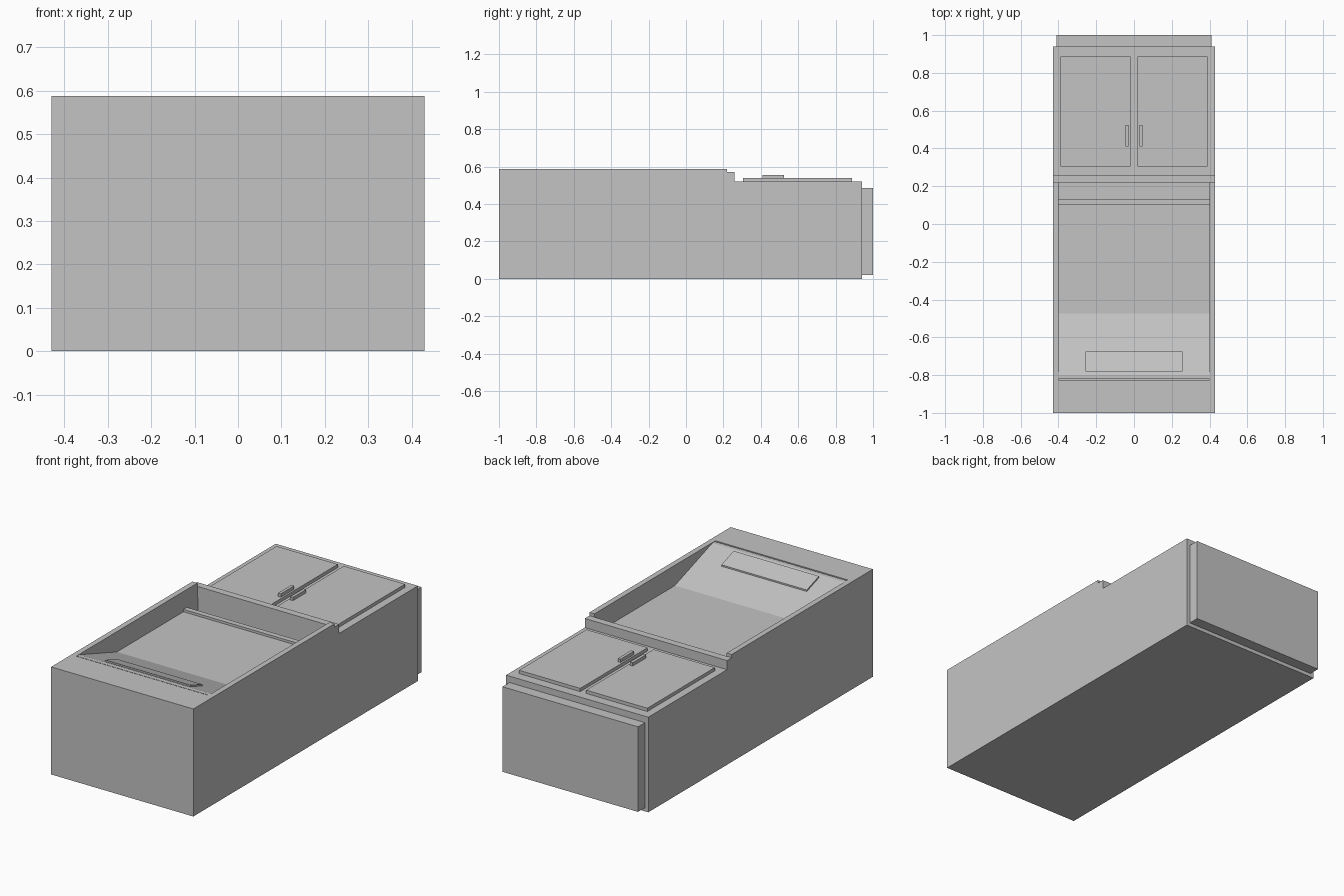
import bpy
import bmesh

cube = bpy.data.objects.get("Cube")
if cube:
    bpy.data.objects.remove(cube, do_unlink=True)

grey = bpy.data.materials.new("plain_grey")
grey.use_nodes = True
COLOUR = (0.55, 0.55, 0.55, 1)
grey.diffuse_color = COLOUR
grey.node_tree.nodes["Principled BSDF"].inputs["Base Color"].default_value = COLOUR


def extrude_profile(name, profile, x0, x1):
    """Extrude a closed (y, z) outline along x."""
    bm = bmesh.new()
    face = bm.faces.new([bm.verts.new((x0, y, z)) for y, z in profile])
    ext = bmesh.ops.extrude_face_region(bm, geom=[face])
    moved = [v for v in ext["geom"] if isinstance(v, bmesh.types.BMVert)]
    bmesh.ops.translate(bm, verts=moved, vec=(x1 - x0, 0, 0))
    bmesh.ops.recalc_face_normals(bm, faces=bm.faces)
    mesh = bpy.data.meshes.new(name)
    bm.to_mesh(mesh)
    bm.free()
    mesh.materials.append(grey)
    obj = bpy.data.objects.new(name, mesh)
    bpy.context.collection.objects.link(obj)
    return obj


def box(name, x0, x1, y0, y1, z0, z1):
    outline = [(y0, z0), (y1, z0), (y1, z1), (y0, z1)]
    return extrude_profile(name, outline, x0, x1)


TOP, DECK, FLOOR = 0.588, 0.52, 0.477
HALF, INNER = 0.43, 0.40

# Cabinet core: header, groove, sloped panel, sunken floor, ridge, deep slot, door deck
core = [(-1, 0), (0.94, 0), (0.94, DECK), (0.225, DECK), (0.225, 0.35),
        (0.13, 0.35), (0.13, 0.49), (0.10, 0.49), (0.10, FLOOR),
        (-0.475, FLOOR), (-0.80, TOP - 0.002), (-0.82, TOP - 0.002),
        (-0.82, TOP - 0.012), (-0.826, TOP - 0.012), (-0.826, TOP), (-1, TOP)]
extrude_profile("cabinet_core", core, -INNER, INNER)

# Side panels step down to the door deck
side = [(-1, 0), (0.94, 0), (0.94, DECK), (0.22, DECK), (0.22, TOP), (-1, TOP)]
for label, s in (("left", 1), ("right", -1)):
    extrude_profile(label + "_side_panel", side, s * INNER, s * HALF)

# Cross ledge and recessed base plinth
box("cross_ledge", -HALF, HALF, 0.22, 0.26, DECK - 0.01, 0.57)
box("base_plinth", -0.41, 0.41, 0.93, 1.0, 0.02, 0.485)

# Raised plate lying on the sloped panel
slope = (TOP - FLOOR) / (0.80 - 0.475)


def slope_z(y):
    return TOP - slope * (y + 0.80)


y0, y1 = -0.78, -0.675
plate = [(y0, slope_z(y0) - 0.004), (y1, slope_z(y1) - 0.004),
         (y1, slope_z(y1) + 0.007), (y0, slope_z(y0) + 0.007)]
extrude_profile("sloped_plate", plate, -0.258, 0.258)

# Double doors with bar handles
for label, s in (("left", 1), ("right", -1)):
    box(label + "_door", s * 0.018, s * 0.388, 0.305, 0.888, DECK - 0.005, 0.538)
    box(label + "_handle", s * 0.028, s * 0.045, 0.41, 0.525, 0.535, 0.556)
